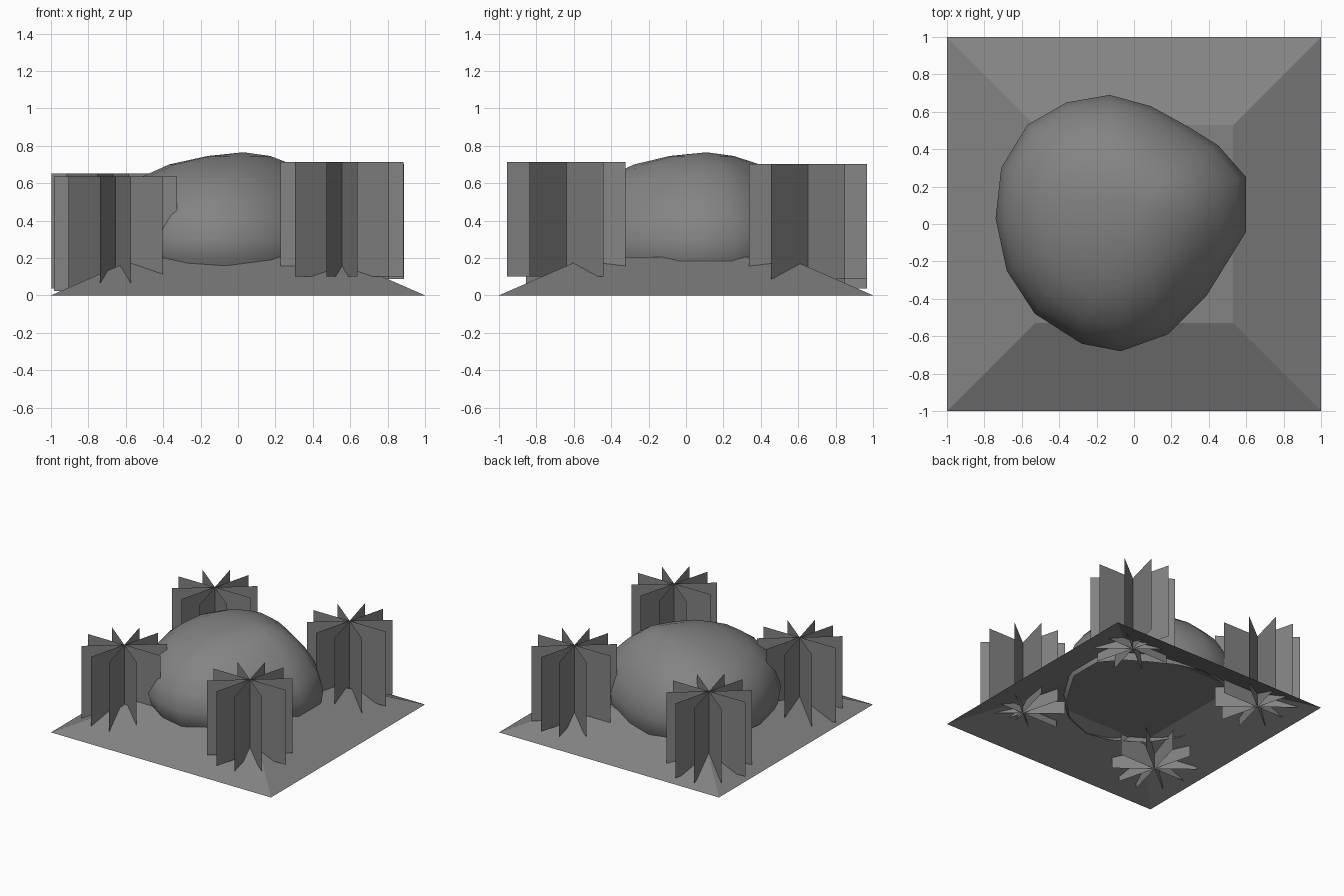
import bpy
from math import radians

if "Cube" in bpy.data.objects:
    bpy.data.objects.remove(bpy.data.objects["Cube"])

grey = bpy.data.materials.new("dark_grey")
grey.diffuse_color = (0.23, 0.23, 0.23, 1)
grey.use_nodes = True
grey.node_tree.nodes["Principled BSDF"].inputs["Base Color"].default_value = grey.diffuse_color


def make(name, verts, faces):
    mesh = bpy.data.meshes.new(name)
    mesh.from_pydata(verts, [], faces)
    mesh.materials.append(grey)
    mesh.update()
    ob = bpy.data.objects.new(name, mesh)
    bpy.context.collection.objects.link(ob)
    return ob


def square(r, z):
    return [(-r, -r, z), (r, -r, z), (r, r, z), (-r, r, z)]


# Ground mound: low truncated pyramid, open underneath
sides = [(i, (i + 1) % 4, (i + 1) % 4 + 4, i + 4) for i in range(4)]
make("ground_mound", square(1, 0) + square(0.53, 0.205), sides + [(4, 5, 6, 7)])

# Boulder: irregular outline scaled through a rounded profile (height, scale, lean)
outline = [(0.60, -0.04), (0.60, 0.25), (0.45, 0.42), (0.29, 0.52), (0.09, 0.63),
           (-0.13, 0.69), (-0.36, 0.65), (-0.57, 0.53), (-0.71, 0.30), (-0.74, 0.03),
           (-0.68, -0.25), (-0.53, -0.48), (-0.28, -0.64), (-0.07, -0.68),
           (0.18, -0.59), (0.39, -0.38)]
profile = [(0.15, 0.94, 0), (0.21, 0.98, 0), (0.30, 1.0, 0), (0.43, 0.94, -0.01),
           (0.54, 0.83, -0.03), (0.63, 0.68, -0.03), (0.70, 0.49, -0.02), (0.745, 0.25, 0)]
px, py = 0.03, 0.11
n = len(outline)
verts = [(px + (x - px) * s + lean, py + (y - py) * s, z)
         for z, s, lean in profile for x, y in outline]
faces = [(r * n + i, r * n + (i + 1) % n, (r + 1) * n + (i + 1) % n, (r + 1) * n + i)
         for r in range(len(profile) - 1) for i in range(n)]
top = len(verts)
verts.append((px, py, 0.765))
faces += [(top - n + i, top - n + (i + 1) % n, top) for i in range(n)]
boulder = make("boulder", verts, faces)
bpy.context.view_layer.objects.active = boulder
boulder.select_set(True)
bpy.ops.object.shade_smooth_by_angle(angle=radians(50))

# Grass tufts: five crossed upright cards each
cards = [(0.33, 0), (0.25, 0.198), (0.083, 0.316), (-0.083, 0.316), (-0.25, 0.198)]
tufts = {"front_left": (-0.655, -0.54, 0.022), "front_right": (0.556, -0.64, 0.10),
         "back_right": (0.558, 0.652, 0.088), "back_left": (-0.667, 0.652, 0.037)}
for name, (cx, cy, z) in tufts.items():
    verts, faces = [], []
    for dx, dy in cards:
        b = len(verts)
        verts += [(cx + s * dx, cy + s * dy, h)
                  for s, h in ((-1, z), (1, z), (1, z + 0.614), (-1, z + 0.614))]
        faces.append((b, b + 1, b + 2, b + 3))
    make("grass_tuft_" + name, verts, faces)
